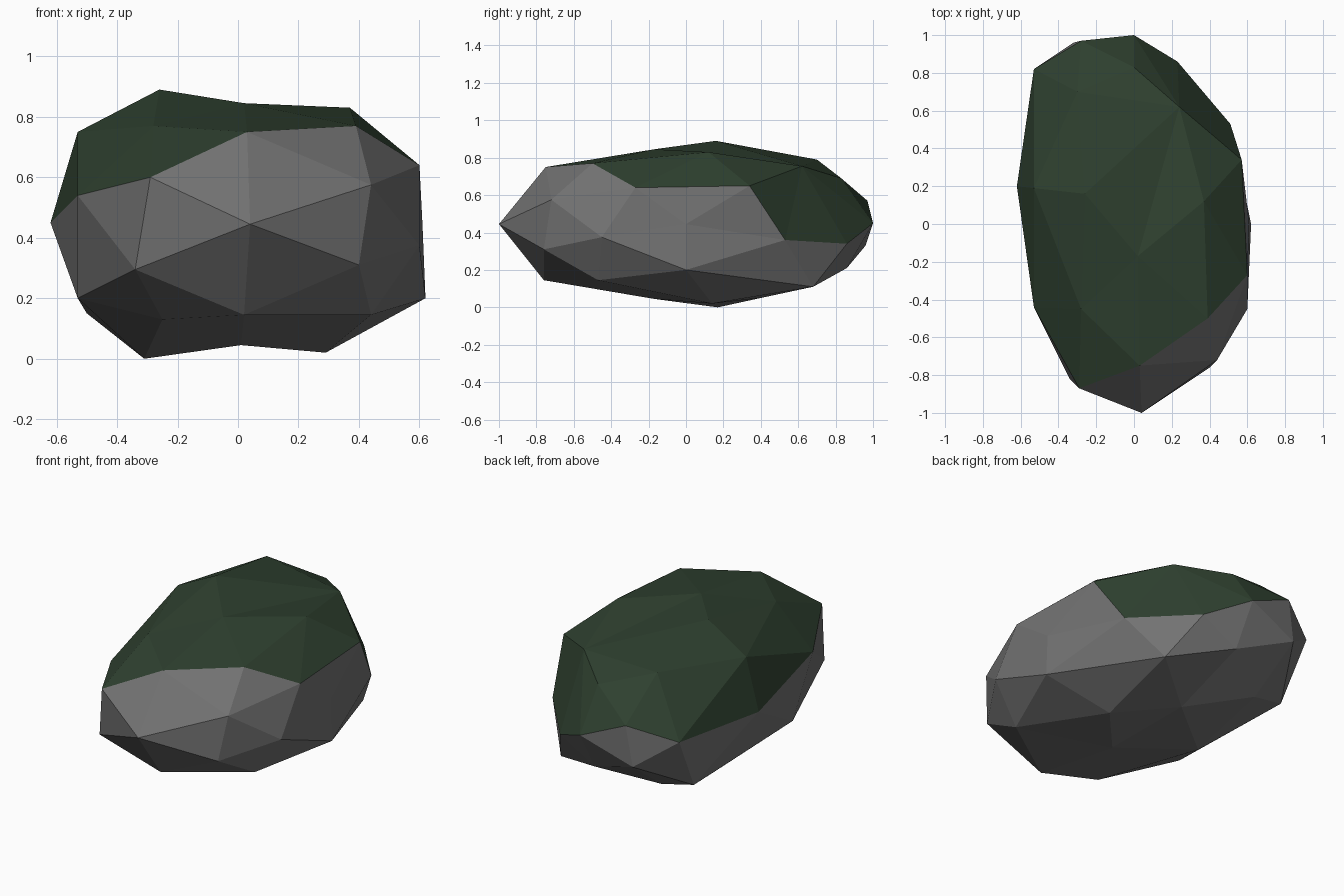
import bpy
import bmesh
from mathutils import Vector

if "Cube" in bpy.data.objects:
    bpy.data.objects.remove(bpy.data.objects["Cube"], do_unlink=True)


def make_material(name, colour):
    material = bpy.data.materials.new(name)
    material.use_nodes = True
    shader = material.node_tree.nodes["Principled BSDF"]
    shader.inputs["Base Color"].default_value = (*colour, 1)
    shader.inputs["Roughness"].default_value = 0.9
    material.diffuse_color = (*colour, 1)
    return material


stone_grey = make_material("stone grey", (0.17, 0.17, 0.17))
moss_green = make_material("moss green", (0.028, 0.052, 0.029))

# Edge of the moss, going round from the front
moss_rim = [
    (.03, -.75, .75), (.39, -.5, .77), (.6, -.27, .64), (.57, .34, .65),
    (.51, .53, .36), (.23, .86, .34), (0, 1, .45), (-.28, .97, .57),
    (-.53, .82, .48), (-.62, .2, .45), (-.53, -.44, .54), (-.29, -.87, .6),
]
# High points of the moss
moss_crown = [
    (.02, -.17, .845), (-.26, .16, .89), (.37, .12, .83), (.24, .62, .755),
    (0, .83, .69), (-.3, .7, .79), (-.53, .19, .75), (-.28, -.45, .77),
]
# Corners round the sides of the stone
stone_sides = [
    (.04, -1, .445), (.44, -.72, .575), (.4, -.76, .31), (.6, -.45, .375),
    (.61, 0, .445), (.62, 0, .2), (-.32, .96, .33), (-.34, -.82, .295),
]
# Corners of the underside
stone_base = [
    (.44, -.47, .145), (.02, -.76, .145), (.01, -.17, .045), (.29, .14, .02),
    (-.31, .17, 0), (-.53, -.25, .2), (-.5, .64, .15), (-.3, .66, .11),
    (.35, .68, .11), (0, .86, .21), (-.25, -.6, .13), (0, .4, .05),
]

CENTRE = Vector((0, 0, .445))
RADII = Vector((.62, 1, .445))


def on_sphere(point):
    offset = Vector(point) - CENTRE
    return Vector([o / r for o, r in zip(offset, RADII)]).normalized()


def boulder_mesh():
    """Join the corners by wrapping them on a sphere, then put them in place."""
    bm = bmesh.new()
    mossy = bm.verts.layers.int.new("mossy")
    target = bm.verts.layers.float_vector.new("target")
    for group in (moss_rim, moss_crown, stone_sides, stone_base):
        for point in group:
            vert = bm.verts.new(on_sphere(point))
            vert[mossy] = group in (moss_rim, moss_crown)
            vert[target] = Vector(point)
    bmesh.ops.convex_hull(bm, input=bm.verts[:])
    for vert in bm.verts:
        vert.co = vert[target]
    bmesh.ops.recalc_face_normals(bm, faces=bm.faces[:])
    return bm, mossy


def build_part(name, material, keep_moss):
    """Keep only the moss faces or only the stone faces as one object."""
    bm, mossy = boulder_mesh()
    unwanted = [face for face in bm.faces
                if all(vert[mossy] for vert in face.verts) != keep_moss]
    bmesh.ops.delete(bm, geom=unwanted, context="FACES")
    for layer in (mossy, bm.verts.layers.float_vector["target"]):
        if layer.name == "mossy":
            bm.verts.layers.int.remove(layer)
        else:
            bm.verts.layers.float_vector.remove(layer)
    mesh = bpy.data.meshes.new(name)
    bm.to_mesh(mesh)
    bm.free()
    mesh.materials.append(material)
    part = bpy.data.objects.new(name, mesh)
    bpy.context.collection.objects.link(part)
    return part


build_part("stone_body", stone_grey, False)
build_part("moss_cover", moss_green, True)
